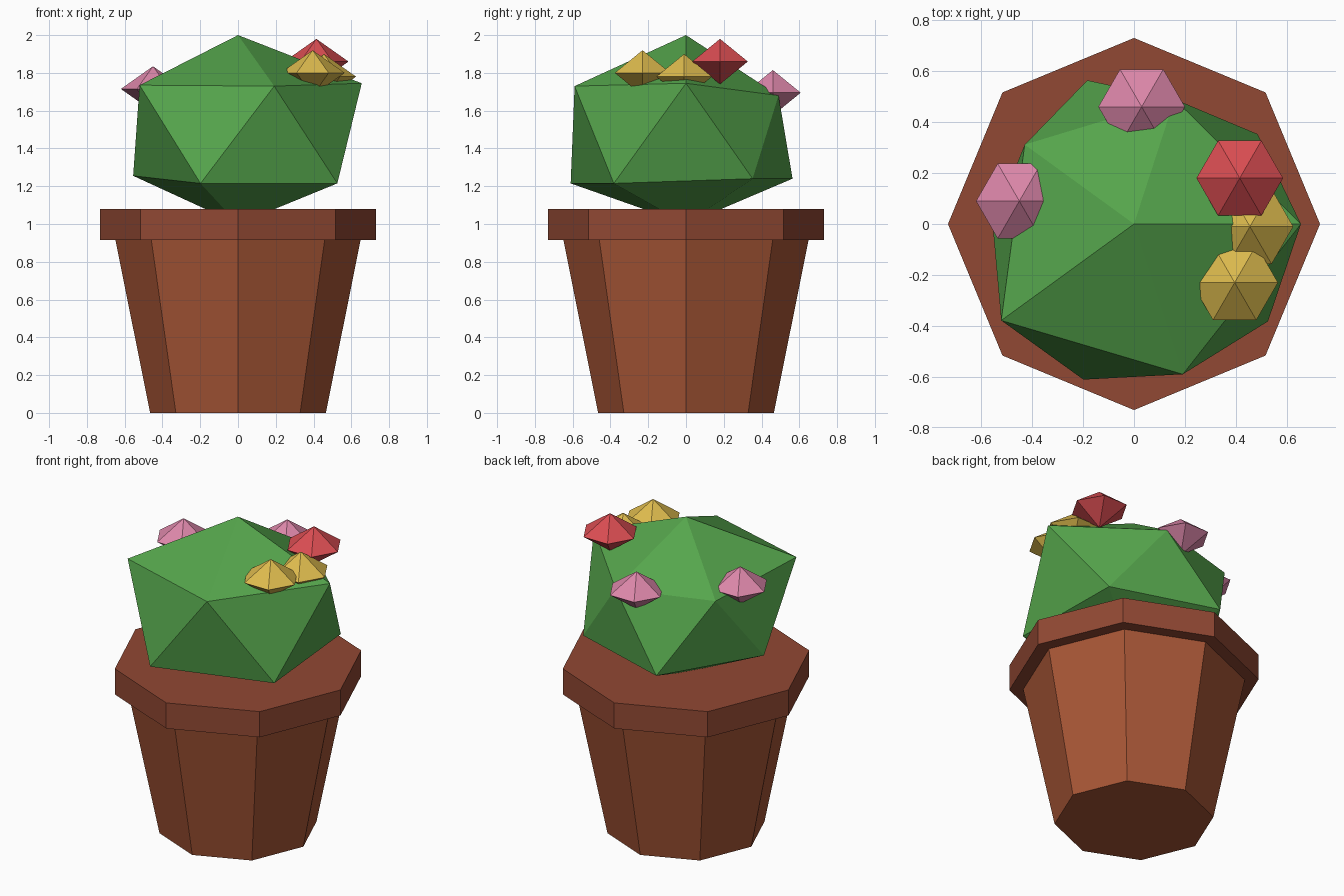
import bpy, bmesh
from math import radians, cos, sin

cube = bpy.data.objects.get("Cube")
if cube:
    bpy.data.objects.remove(cube, do_unlink=True)


def material(name, rgb):
    m = bpy.data.materials.new(name)
    m.use_nodes = True
    m.diffuse_color = (*rgb, 1)
    m.node_tree.nodes["Principled BSDF"].inputs["Base Color"].default_value = (*rgb, 1)
    return m


TERRACOTTA = material("terracotta", (0.39, 0.093, 0.037))
DARK_CLAY = material("dark terracotta", (0.283, 0.065, 0.033))
GREEN = material("cactus green", (0.091, 0.376, 0.072))
RED = material("red", (0.70, 0.074, 0.084))
PINK = material("pink", (0.72, 0.242, 0.40))
YELLOW = material("yellow", (0.73, 0.50, 0.076))


def finish(name, bm, mat, location=(0, 0, 0)):
    bmesh.ops.recalc_face_normals(bm, faces=bm.faces)
    mesh = bpy.data.meshes.new(name)
    bm.to_mesh(mesh)
    bm.free()
    mesh.materials.append(mat)
    obj = bpy.data.objects.new(name, mesh)
    obj.location = location
    bpy.context.collection.objects.link(obj)
    return obj


def ring(bm, radii_heights, start):
    """One vertex per (radius, height), evenly spaced around the z axis."""
    step = 360 / len(radii_heights)
    verts = []
    for i, (r, z) in enumerate(radii_heights):
        a = radians(start + i * step)
        verts.append(bm.verts.new((r * cos(a), r * sin(a), z)))
    return verts


def frustum(name, r_low, z_low, r_high, z_high, mat):
    bm = bmesh.new()
    low = ring(bm, [(r_low, z_low)] * 8, 0)
    high = ring(bm, [(r_high, z_high)] * 8, 0)
    bm.faces.new(low)
    bm.faces.new(high)
    for i in range(8):
        j = (i + 1) % 8
        bm.faces.new((low[i], low[j], high[j], high[i]))
    return finish(name, bm, mat)


# Eight-sided pot and its rim
frustum("pot_body", 0.465, 0, 0.65, 0.92, TERRACOTTA)
frustum("pot_rim", 0.73, 0.915, 0.73, 1.08, DARK_CLAY)

# Cactus: an uneven twenty-sided ball
bm = bmesh.new()
upper = ring(bm, [(0.655, 1.745), (0.515, 1.68), (0.53, 1.69), (0.644, 1.735), (0.62, 1.73)], 0)
lower = ring(bm, [(0.6, 1.24), (0.593, 1.24), (0.555, 1.255), (0.642, 1.215), (0.65, 1.215)], 36)
top = bm.verts.new((0, 0, 2))
bottom = bm.verts.new((0, 0, 1.0))
for i in range(5):
    j = (i + 1) % 5
    bm.faces.new((upper[i], upper[j], top))
    bm.faces.new((lower[j], lower[i], bottom))
    bm.faces.new((upper[i], lower[i], upper[j]))
    bm.faces.new((lower[i], lower[j], upper[j]))
finish("cactus_body", bm, GREEN)


# Flowers: six-sided double pyramids partly sunk into the cactus
def flower(name, location, mat):
    bm = bmesh.new()
    rim = ring(bm, [(0.17, 0)] * 6, 0)
    for z in (0.12, -0.12):
        tip = bm.verts.new((0, 0, z))
        for i in range(6):
            bm.faces.new((rim[i], rim[(i + 1) % 6], tip))
    return finish(name, bm, mat, location)


flower("red_flower", (0.415, 0.18, 1.86), RED)
flower("back_pink_flower", (0.03, 0.46, 1.695), PINK)
flower("right_pink_flower", (-0.45, 0.09, 1.715), PINK)
flower("front_yellow_flower", (0.395, -0.23, 1.80), YELLOW)
flower("left_yellow_flower", (0.455, -0.01, 1.78), YELLOW)
